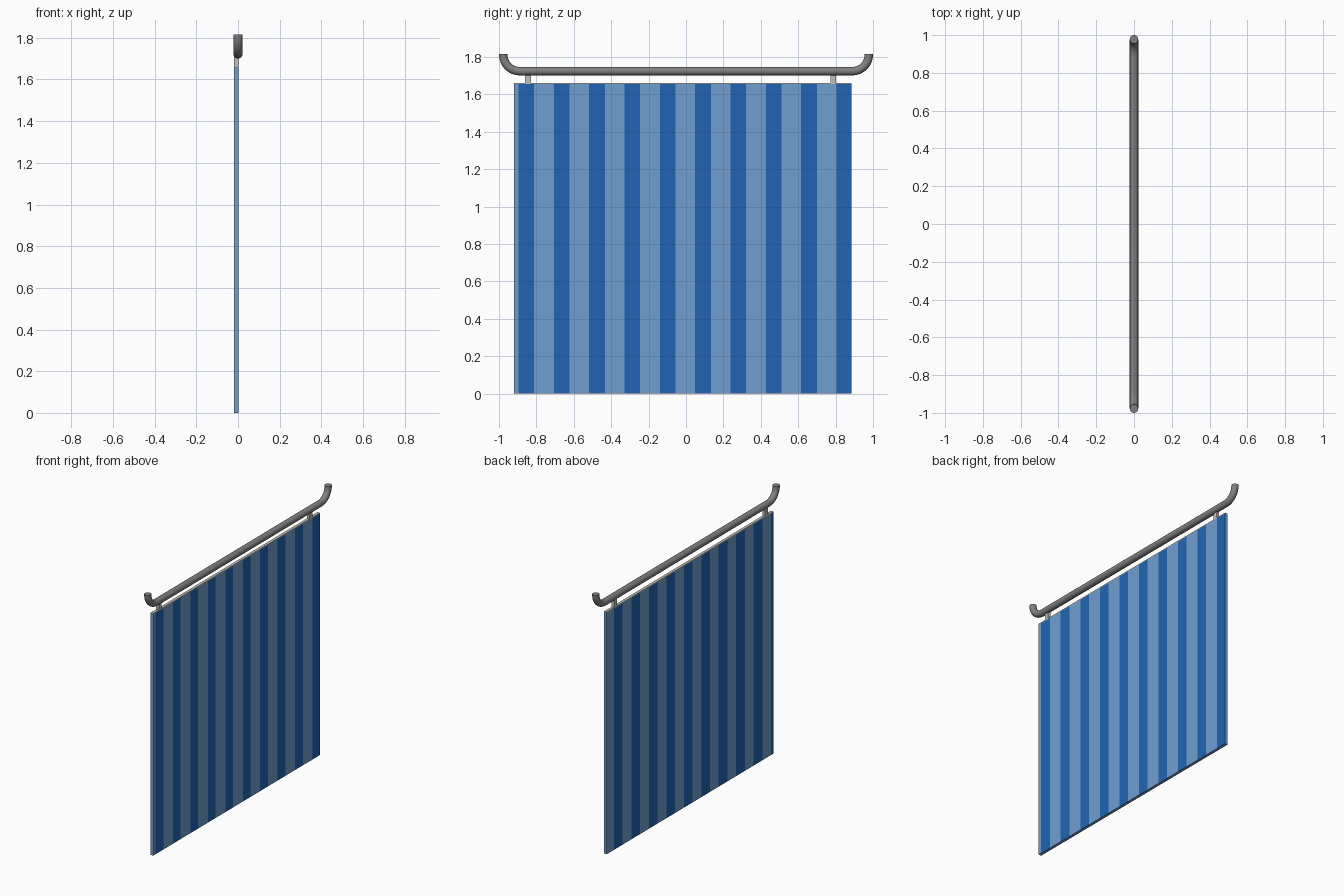
import bpy, bmesh, math
from mathutils import Vector

if "Cube" in bpy.data.objects:
    bpy.data.objects.remove(bpy.data.objects["Cube"])


def material(name, rgb):
    m = bpy.data.materials.new(name)
    m.diffuse_color = (*rgb, 1)
    m.use_nodes = True
    m.node_tree.nodes["Principled BSDF"].inputs["Base Color"].default_value = m.diffuse_color
    return m


light_blue = material("light_blue", (0.162, 0.342, 0.63))
deep_blue = material("deep_blue", (0.015, 0.127, 0.456))
steel = material("steel_grey", (0.22, 0.22, 0.22))
pale = material("pale_grey", (0.52, 0.52, 0.50))


def finish(name, bm, mats):
    bmesh.ops.recalc_face_normals(bm, faces=bm.faces)
    me = bpy.data.meshes.new(name)
    bm.to_mesh(me)
    bm.free()
    for m in mats:
        me.materials.append(m)
    ob = bpy.data.objects.new(name, me)
    bpy.context.collection.objects.link(ob)
    return ob


def box_bm(lo, hi):
    bm = bmesh.new()
    bmesh.ops.create_cube(bm, size=1)
    for v in bm.verts:
        v.co = Vector([(lo[i] + hi[i]) / 2 + v.co[i] * (hi[i] - lo[i]) for i in range(3)])
    return bm


# Striped cloth panel: slab cut at stripe edges, coloured by position
X0, X1, Y0, Y1, TOP = -0.018, 0.002, -0.92, 0.885, 1.66
START, PITCH, WIDTH = -0.896, 0.189, 0.084   # stripes on the +x side
BACK_START, BACK_WIDTH = 0.805, 0.094        # offset stripes on the -x side
bm = box_bm((X0, Y0, 0), (X1, Y1, TOP - 0.006))
cuts = []
for k in range(10):
    cuts += [START + k * PITCH, START + k * PITCH + WIDTH,
             BACK_START - k * PITCH - BACK_WIDTH]
for y in cuts:
    if Y0 + 0.001 < y < Y1 - 0.001:
        bmesh.ops.bisect_plane(bm, geom=bm.verts[:] + bm.edges[:] + bm.faces[:],
                               plane_co=(0, y, 0), plane_no=(0, 1, 0))
bm.normal_update()
for f in bm.faces:
    y = f.calc_center_median().y
    if f.normal.x > 0.5:
        f.material_index = int((y - START) % PITCH < WIDTH)
    elif f.normal.x < -0.5:
        f.material_index = int((BACK_START - y) % PITCH < BACK_WIDTH)
finish("cloth_panel", bm, [light_blue, deep_blue])

# Pale top edge of the cloth
finish("top_edge", box_bm((X0, Y0, TOP - 0.006), (X1, Y1, TOP)), [pale])

# Hanging tabs between cloth and rod
for name, y in (("hanger_left", -0.845), ("hanger_right", 0.787)):
    finish(name, box_bm((X0, y - 0.015, TOP), (X1, y + 0.015, 1.715)), [pale])

# Rod with both ends bent upwards: a ring swept along a path in the yz plane
R, BEND, ROD_Z, SIDES = 0.0225, 0.088, 1.7235, 20
yc = 1 - R - BEND
half = []
for i in range(9):
    a = math.pi / 2 * i / 8
    half.append((yc + BEND * math.sin(a), ROD_Z + BEND * (1 - math.cos(a)), a))
half.append((yc + BEND, 1.815, math.pi / 2))
path = [(-y, z, -a) for y, z, a in reversed(half)] + half
bm = bmesh.new()
rings = []
for y, z, a in path:
    ring = []
    for s in range(SIDES):
        t = 2 * math.pi * s / SIDES
        u = R * math.sin(t)
        ring.append(bm.verts.new((R * math.cos(t), y - u * math.sin(a), z + u * math.cos(a))))
    rings.append(ring)
for r0, r1 in zip(rings, rings[1:]):
    for s in range(SIDES):
        n = (s + 1) % SIDES
        bm.faces.new((r0[s], r0[n], r1[n], r1[s])).smooth = True
bm.faces.new(rings[0])
bm.faces.new(rings[-1])
rod = finish("rod", bm, [steel])
bpy.context.view_layer.objects.active = rod
rod.select_set(True)
bpy.ops.object.shade_smooth_by_angle(angle=math.radians(40))
